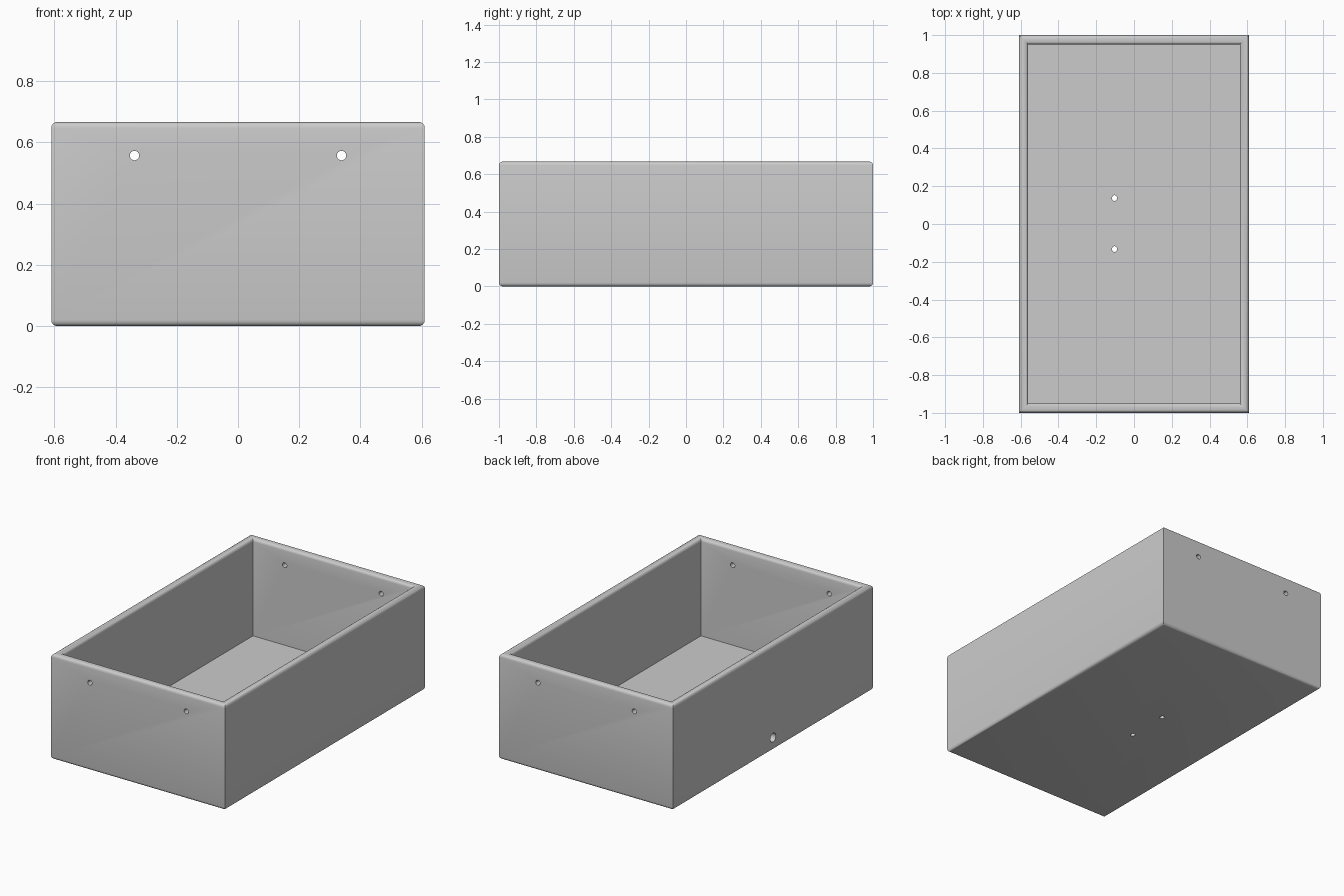
import bpy, bmesh, math

cube = bpy.data.objects.get("Cube")
if cube:
    bpy.data.objects.remove(cube, do_unlink=True)

HX, HY, H = 0.61, 1.0, 0.667   # half width, half depth, height
WALL, FLOOR, R = 0.05, 0.05, 0.02
STEPS = 4

grey = bpy.data.materials.new("grey")
grey.use_nodes = True
COLOUR = (0.6, 0.6, 0.6, 1)
grey.diffuse_color = COLOUR
grey.node_tree.nodes["Principled BSDF"].inputs["Base Color"].default_value = COLOUR


def arc(cx, cz, start, end):
    """Rounded edge as (inset, z) points."""
    angles = [math.radians(start + (end - start) * i / STEPS) for i in range(STEPS + 1)]
    return [(cx + R * math.cos(a), cz + R * math.sin(a)) for a in angles]


# Wall section: rounded foot, rounded rim, inner face down to the floor
section = (arc(R, R, 270, 180) + arc(R, H - R, 180, 90)
           + arc(WALL - R, H - R, 90, 0) + [(WALL, FLOOR)])

# Tray: the section swept round a rectangle with mitred corners
bm = bmesh.new()
rings = []
for inset, z in section:
    x, y = HX - inset, HY - inset
    rings.append([bm.verts.new((sx * x, sy * y, z))
                  for sx, sy in ((-1, -1), (1, -1), (1, 1), (-1, 1))])
for low, high in zip(rings, rings[1:]):
    for i in range(4):
        j = (i + 1) % 4
        bm.faces.new((low[i], low[j], high[j], high[i]))
bm.faces.new(rings[0][::-1])
bm.faces.new(rings[-1])
bmesh.ops.recalc_face_normals(bm, faces=bm.faces)
mesh = bpy.data.meshes.new("open_box")
bm.to_mesh(mesh)
bm.free()
mesh.materials.append(grey)
box = bpy.data.objects.new("open_box", mesh)
bpy.context.collection.objects.link(box)


def drill(name, location, radius, depth, rotation=(0, 0, 0), squash=1):
    """Cut a round hole through the box."""
    bpy.ops.mesh.primitive_cylinder_add(vertices=16, radius=radius, depth=depth,
                                        location=location, rotation=rotation)
    cutter = bpy.context.object
    cutter.name = name
    cutter.scale.x = squash
    cutter.data.materials.append(grey)
    cutter.hide_render = True
    bpy.context.view_layer.update()
    cut = box.modifiers.new(name, "BOOLEAN")
    cut.operation = "DIFFERENCE"
    cut.solver = "EXACT"
    cut.object = cutter
    bpy.context.view_layer.objects.active = box
    bpy.ops.object.modifier_apply(modifier=name)
    bpy.data.objects.remove(cutter, do_unlink=True)


quarter = math.pi / 2
# Screw holes through the front and back walls
for side in (-1, 1):
    drill("end_hole", (side * 0.338, 0, 0.557), 0.0155, 3, (quarter, 0, 0))
# Screw holes through the floor
for y in (0.137, -0.133):
    drill("floor_hole", (-0.103, y, 0), 0.016, 0.3, squash=0.85)
# Cable hole low in the right wall
drill("cable_hole", (-HX, 0, 0.081), 0.028, 0.3, (0, quarter, 0))

bpy.ops.object.select_all(action="DESELECT")
box.select_set(True)
bpy.context.view_layer.objects.active = box
bpy.ops.object.shade_smooth_by_angle(angle=math.radians(35))
